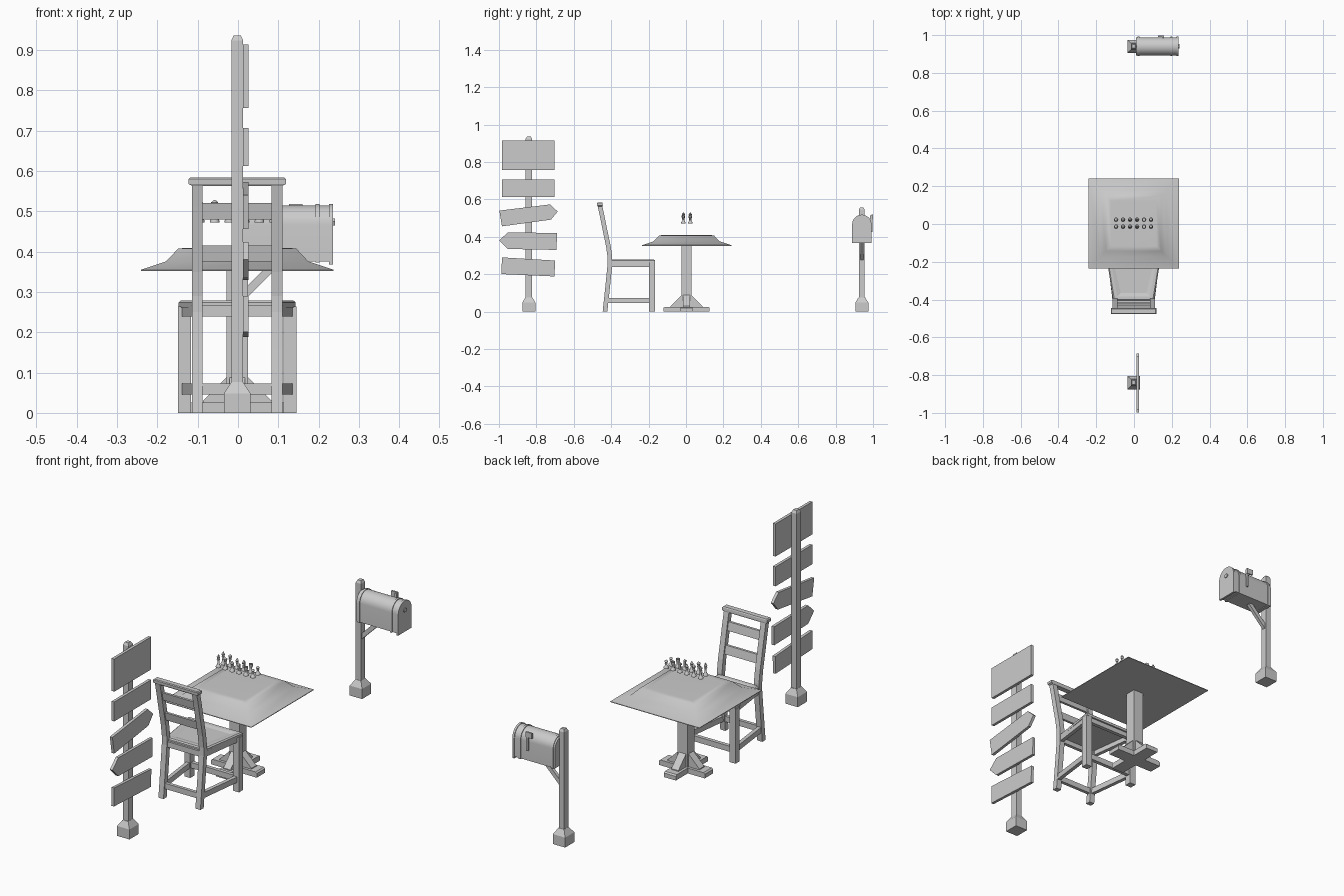
import bpy, bmesh, math
from mathutils import Vector

if "Cube" in bpy.data.objects:
    bpy.data.objects.remove(bpy.data.objects["Cube"])

CX = -0.002


def finish(name, bm, smooth=None):
    bmesh.ops.recalc_face_normals(bm, faces=bm.faces)
    me = bpy.data.meshes.new(name)
    bm.to_mesh(me)
    bm.free()
    ob = bpy.data.objects.new(name, me)
    bpy.context.collection.objects.link(ob)
    if smooth:
        bpy.ops.object.select_all(action='DESELECT')
        ob.select_set(True)
        bpy.context.view_layer.objects.active = ob
        bpy.ops.object.shade_smooth_by_angle(angle=math.radians(smooth))
    return ob


def skin(name, rings, smooth=None):
    """Join a list of equal-sized point loops and cap both ends."""
    bm = bmesh.new()
    vs = [[bm.verts.new(p) for p in r] for r in rings]
    n = len(vs[0])
    for a, b in zip(vs, vs[1:]):
        for i in range(n):
            bm.faces.new((a[i], a[(i + 1) % n], b[(i + 1) % n], b[i]))
    bm.faces.new(vs[0])
    bm.faces.new(vs[-1])
    return finish(name, bm, smooth)


def loft(name, levels, smooth=None):
    """Stack of rectangles: (cx, cy, half_x, half_y, z)."""
    return skin(name, [[(x - a, y - b, z), (x + a, y - b, z), (x + a, y + b, z), (x - a, y + b, z)]
                       for x, y, a, b, z in levels], smooth)


def box(name, x0, x1, y0, y1, z0, z1):
    c = ((x0 + x1) / 2, (y0 + y1) / 2, (x1 - x0) / 2, (y1 - y0) / 2)
    return loft(name, [c + (z0,), c + (z1,)])


def plate(name, pts, x0, x1, smooth=None):
    """Outline in (y, z) extruded along x."""
    return skin(name, [[(x, y, z) for y, z in pts] for x in (x0, x1)], smooth)


def beam(name, p, q, w, h):
    p, q = Vector(p), Vector(q)
    d = (q - p).normalized()
    s = d.cross(Vector((0, 0, 1))).normalized() * w / 2
    u = s.cross(d).normalized() * h / 2
    return skin(name, [[c - s - u, c + s - u, c + s + u, c - s + u] for c in (p, q)])


def post(name, cy, top, hy):
    loft(name + "_post", [(CX, cy, .0145, hy, 0), (CX, cy, .0145, hy, top - .012), (CX, cy, .009, hy * .6, top)])
    loft(name + "_base", [(CX, cy, .033, .035, 0), (CX, cy, .033, .035, .048), (CX, cy, .015, hy + .002, .076)])


# signpost with five boards
post("sign", -.84, .936, .017)
boards = [
    [(-.984, .756), (-.702, .756), (-.702, .914), (-.984, .914)],
    [(-.984, .612), (-.702, .612), (-.702, .706), (-.984, .706)],
    [(-.998, .54), (-.984, .456), (-.722, .492), (-.686, .535), (-.727, .573)],
    [(-.998, .381), (-.952, .335), (-.692, .33), (-.69, .42), (-.952, .424)],
    [(-.984, .29), (-.987, .201), (-.703, .188), (-.70, .273)],
]
for b in boards:
    plate("sign_board", b, .012, .026)

# chair: curved back legs
CURVE = [(-.433, 0), (-.416, .16), (-.407, .25), (-.407, .29), (-.415, .35), (-.432, .43), (-.448, .51), (-.461, .57)]


def back_y(z):
    for (y0, z0), (y1, z1) in zip(CURVE, CURVE[1:]):
        if z <= z1:
            return y0 + (y1 - y0) * (z - z0) / (z1 - z0)
    return CURVE[-1][0]


for s in (-1, 1):
    loft("chair_back_leg", [(CX + s * .099, y, .0135, .0125, z) for y, z in CURVE])
    box("chair_front_leg", CX + s * .1305 - .016, CX + s * .1305 + .016, -.199, -.167, 0, .264)
    for z in (.059, .253):
        beam("chair_side_rail", (CX + s * .1, back_y(z), z), (CX + s * .13, -.18, z), .018, .027)
for z in (.059, .253):
    beam("chair_front_rail", (CX - .13, -.183, z), (CX + .13, -.183, z), .018, .027)
    beam("chair_back_rail", (CX - .1, back_y(z), z), (CX + .1, back_y(z), z), .016, .027)
for z in (.395, .5):
    skin("chair_slat", [[(x, back_y(z - .02) - .006, z - .02), (x, back_y(z - .02) + .006, z - .02),
                         (x, back_y(z + .02) + .006, z + .02), (x, back_y(z + .02) - .006, z + .02)]
                        for x in (CX - .09, CX + .09)])
loft("chair_top_rail", [(CX, -.459, .112, .013, .563), (CX, -.46, .121, .015, .568),
                        (CX, -.461, .121, .015, .58), (CX, -.461, .116, .012, .584)])


def seat_ring(k, z):
    return [(CX - .145 + k, -.166 - k, z), (CX + .145 - k, -.166 - k, z),
            (CX + .108 - k, -.405 + k, z), (CX - .108 + k, -.405 + k, z)]


skin("chair_seat", [seat_ring(0, .262), seat_ring(0, .274), seat_ring(.006, .279),
                    seat_ring(.022, .279), seat_ring(.04, .274)])

# table top, stepped and softly shaded
TY = .003
loft("table_top", [(CX, TY, h, h, z) for h, z in
                   [(.239, .352), (.239, .355), (.176, .376), (.146, .408), (.12, .409)]], 60)
loft("table_pedestal", [(CX, TY, .027, .027, .02), (CX, TY, .027, .027, .353)])

# table cross foot with four sloped gussets
for i in range(4):
    ca, sa = round(math.cos(i * math.pi / 2)), round(math.sin(i * math.pi / 2))

    def turn(r, w, z):
        return (CX + ca * r - sa * w, TY + sa * r + ca * w, z)

    foot = [(0, 0), (.123, 0), (.123, .02), (.116, .026), (0, .026)]
    gusset = [(0, .024), (.085, .024), (.085, .03), (.027, .088), (0, .088)]
    skin("table_foot", [[turn(r, w, z) for r, z in foot] for w in (-.032, .032)])
    skin("table_gusset", [[turn(r, w, z) for r, z in gusset] for w in (-.019, .019)])


# small game pieces in two rows
def lathe(name, x, y, z0, prof):
    rings = [[(x + r * math.cos(k * math.pi / 6), y + r * math.sin(k * math.pi / 6), z0 + z)
              for k in range(12)] for r, z in prof]
    return skin(name, rings, 40)


BASE = [(.012, 0), (.012, .005), (.0085, .010), (.0055, .014)]
HEADS = [
    [(.004, .034), (.008, .036), (.005, .039), (.008, .050), (.003, .053)],
    [(.004, .032), (.008, .034), (.005, .037), (.009, .050), (.002, .056)],
    [(.004, .028), (.008, .030), (.005, .032), (.0075, .038), (.002, .048)],
    [(.006, .020), (.007, .026)],
    [(.006, .026), (.009, .031), (.009, .042), (.006, .042), (.006, .039)],
    [(.004, .022), (.007, .024), (.004, .026), (.0075, .031), (.006, .037), (.002, .040)],
]
for y in (-.014, .023):
    for i, head in enumerate(HEADS):
        x = -.095 + .037 * i
        lathe("game_piece", x, y, .472, BASE + head)
        if i == 0:
            box("piece_cross_upright", x - .0015, x + .0015, y - .0015, y + .0015, .523, .533)
            box("piece_cross_bar", x - .004, x + .004, y - .0015, y + .0015, .527, .530)
        if i == 3:
            plate("piece_horse_head", [(y - .005, .496), (y + .006, .496), (y + .005, .514), (y, .52),
                                       (y - .009, .511), (y - .008, .506), (y - .002, .507)], x - .004, x + .004)

# mailbox
MY = .940
post("mailbox", MY, .557, .0155)


def arch(half, zb, zs=.467, n=16):
    return [(MY - half, zb), (MY + half, zb)] + [
        (MY + half * math.cos(math.pi * k / n), zs + half * math.sin(math.pi * k / n)) for k in range(n + 1)]


plate("mailbox_body", arch(.048, .376), .010, .230, 30)
for x0, x1 in ((.018, .029), (.192, .202)):
    plate("mailbox_hoop", arch(.0515, .373), x0, x1, 30)
plate("mailbox_door", arch(.0515, .368), .226, .236, 30)
plate("mailbox_door_handle", [(MY - .012, .475), (MY - .008, .465), (MY + .008, .465), (MY + .012, .475),
                              (MY + .006, .482), (MY - .006, .482)], .234, .24)
beam("mailbox_brace", (.004, MY, .282), (.10, MY, .378), .016, .02)
box("mailbox_flag_stem", .150, .159, .985, .996, .425, .515)
box("mailbox_flag", .127, .160, .991, .999, .492, .518)
